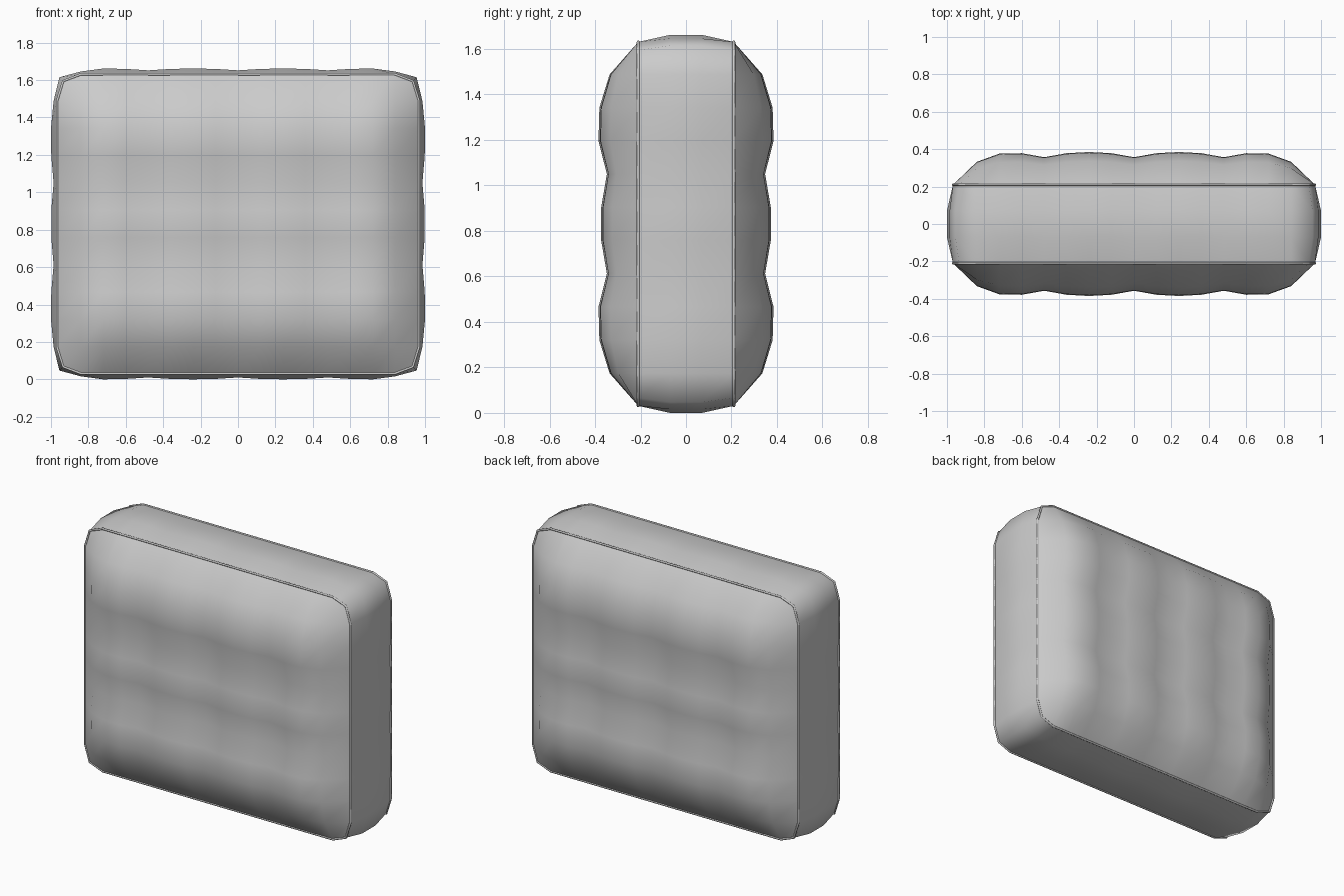
import bpy, bmesh, math
from mathutils import Vector

cube = bpy.data.objects.get("Cube")
if cube:
    bpy.data.objects.remove(cube, do_unlink=True)

fabric = bpy.data.materials.new("grey_fabric")
fabric.use_nodes = True
COLOUR = (0.6, 0.6, 0.6, 1)
fabric.diffuse_color = COLOUR
fabric.node_tree.nodes["Principled BSDF"].inputs["Base Color"].default_value = COLOUR

MID_Z = 0.831          # height of the cushion centre
SEAM_Y = 0.21          # seam distance from the middle plane
XS = [-0.968] + [0.12 * i for i in range(-7, 8)] + [0.968]
ZS = [-0.8] + [0.146 * (i - 4.5) for i in range(10)] + [0.8]
NX, NZ = len(XS), len(ZS)
DOME = [0, 0.7, 0.95]  # rise of the padding away from the seam


def dome(i, n):
    k = min(i, n - 1 - i)
    return DOME[k] if k < len(DOME) else 1


def groove(t, lines):
    return max(math.exp(-((t - c) / 0.1) ** 2) for c in lines)


def groove_x(x):
    return groove(x, (-0.48, 0, 0.48))


def groove_z(z):
    return groove(z, (-0.219, 0.219))


def plan(i, k):
    """Grid point on the rounded rectangle, with its corners pulled in."""
    x, z = XS[i], ZS[k]
    if i in (0, NX - 1) and k in (0, NZ - 1):
        x -= math.copysign(0.033, x)
        z -= math.copysign(0.036, z)
    return x, z


def finish(name, bm):
    mesh = bpy.data.meshes.new(name)
    bm.to_mesh(mesh)
    bm.free()
    for p in mesh.polygons:
        p.use_smooth = True
    mesh.materials.append(fabric)
    ob = bpy.data.objects.new(name, mesh)
    bpy.context.collection.objects.link(ob)
    ob.location.z = MID_Z


# Tufted padded panel, four cells wide and three high
def padded_panel(name, side):
    bm = bmesh.new()
    grid = []
    for k in range(NZ):
        row = []
        for i in range(NX):
            x, z = plan(i, k)
            tuft = 0.028 * groove_x(x) + 0.042 * groove_z(z)
            tuft += 0.012 * (abs(z) < 0.15)
            y = SEAM_Y + (0.18 - tuft) * dome(i, NX) * dome(k, NZ)
            row.append(bm.verts.new((x, side * y, z)))
        grid.append(row)
    for k in range(NZ - 1):
        for i in range(NX - 1):
            quad = [grid[k][i], grid[k][i + 1], grid[k + 1][i + 1], grid[k + 1][i]]
            bm.faces.new(quad if side < 0 else quad[::-1])
    finish(name, bm)


padded_panel("front_panel", -1)
padded_panel("back_panel", 1)

# Perimeter of the panels, counter-clockwise from the front
RING = ([(i, 0) for i in range(NX - 1)]
        + [(NX - 1, k) for k in range(NZ - 1)]
        + [(i, NZ - 1) for i in range(NX - 1, 0, -1)]
        + [(0, k) for k in range(NZ - 1, 0, -1)])


def bulge(i, k):
    """Outward offset of the side band at a perimeter point."""
    x, z = plan(i, k)
    on_side, on_end = i in (0, NX - 1), k in (0, NZ - 1)
    if on_side and on_end:
        return Vector((math.copysign(0.02, x), 0, math.copysign(0.02, z)))
    if on_side:
        amount = 0.018 if k in (1, NZ - 2) else 0.032 - 0.014 * groove_z(z)
        return Vector((math.copysign(amount, x), 0, 0))
    amount = 0.015 if i in (1, NX - 2) else 0.031 - 0.01 * groove_x(x)
    return Vector((0, 0, math.copysign(amount, z)))


# Bulging band around the edge
bm = bmesh.new()
rows = []
for y, swell in ((-SEAM_Y, 0), (-0.07, 1), (0.07, 1), (SEAM_Y, 0)):
    row = []
    for i, k in RING:
        x, z = plan(i, k)
        row.append(bm.verts.new(Vector((x, y, z)) + swell * bulge(i, k)))
    rows.append(row)
for a, b in zip(rows, rows[1:]):
    for n in range(len(RING)):
        m = (n + 1) % len(RING)
        bm.faces.new((a[n], b[n], b[m], a[m]))
finish("side_band", bm)


# Thin piping along each seam
def piping(name, y):
    curve = bpy.data.curves.new(name, "CURVE")
    curve.dimensions = "3D"
    curve.bevel_depth = 0.007
    curve.bevel_resolution = 1
    spline = curve.splines.new("POLY")
    spline.points.add(len(RING) - 1)
    for point, (i, k) in zip(spline.points, RING):
        x, z = plan(i, k)
        point.co = (x, y, z, 1)
    spline.use_cyclic_u = True
    curve.materials.append(fabric)
    ob = bpy.data.objects.new(name, curve)
    bpy.context.collection.objects.link(ob)
    ob.location.z = MID_Z


piping("front_piping", -SEAM_Y)
piping("back_piping", SEAM_Y)
